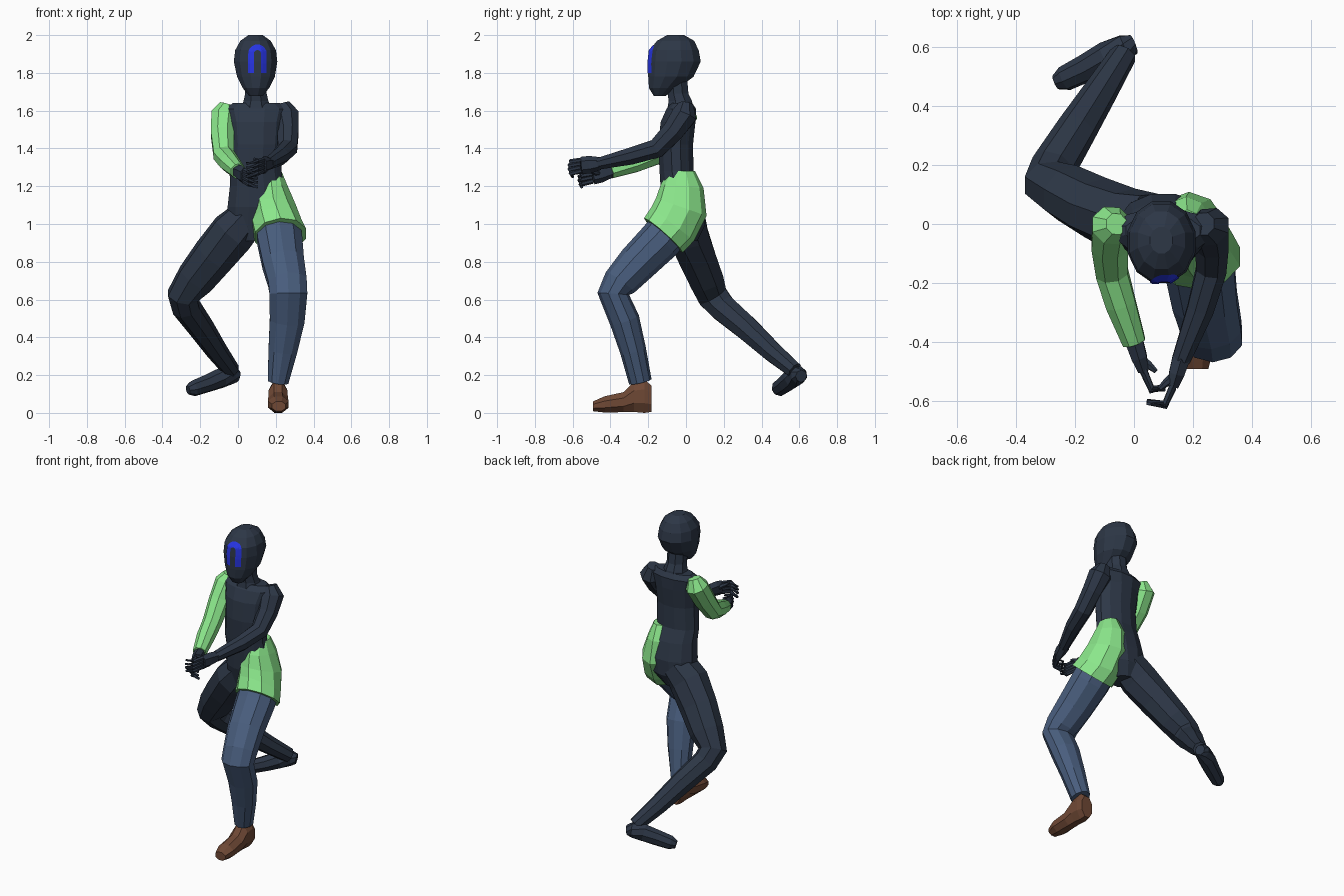
import bpy, bmesh, math
from mathutils import Vector
from mathutils.bvhtree import BVHTree


def material(name, rgb):
    m = bpy.data.materials.new(name)
    m.diffuse_color = (*rgb, 1)
    return m


DARK = material("dark slate", (0.026, 0.038, 0.062))
GREEN = material("light green", (0.27, 0.83, 0.27))
DENIM = material("denim blue", (0.066, 0.11, 0.205))
BROWN = material("brown leather", (0.16, 0.066, 0.036))
BLUE = material("bright blue", (0.02, 0.035, 0.78))


def finish(name, bm, mat):
    me = bpy.data.meshes.new(name)
    bmesh.ops.recalc_face_normals(bm, faces=bm.faces)
    bm.to_mesh(me)
    me.materials.append(mat)
    ob = bpy.data.objects.new(name, me)
    bpy.context.collection.objects.link(ob)
    return ob


def tube(name, rings, mat, sides=8, normals=None):
    """Loft rings (x, y, z, r_side[, r_depth]) along their own path or given normals."""
    bm = bmesh.new()
    pts = [Vector(r[:3]) for r in rings]
    loops = []
    k = 1 / math.cos(math.pi / sides)
    for i, r in enumerate(rings):
        if normals:
            t = Vector(normals[min(i, len(normals) - 1)]).normalized()
        else:
            a = (pts[i] - pts[i - 1]).normalized() if i else Vector()
            b = (pts[i + 1] - pts[i]).normalized() if i < len(pts) - 1 else Vector()
            t = (a + b).normalized()
        u = Vector((1, 0, 0))
        u = (u - t * u.dot(t)).normalized()
        v = t.cross(u)
        ru, rv = r[3], r[-1]
        loop = []
        for j in range(sides):
            an = 2 * math.pi * (j + 0.5) / sides
            loop.append(bm.verts.new(pts[i] + u * math.cos(an) * ru * k + v * math.sin(an) * rv * k))
        loops.append(loop)
    for a, b in zip(loops, loops[1:]):
        for j in range(sides):
            n = (j + 1) % sides
            bm.faces.new((a[j], a[n], b[n], b[j]))
    bm.faces.new(loops[0])
    bm.faces.new(loops[-1])
    return finish(name, bm, mat)


UP = [(0, 0, 1)]

# Head
head = tube("head", [
    (0.095, -0.140, 1.677, 0.035, 0.030), (0.095, -0.118, 1.72, 0.070, 0.078),
    (0.095, -0.080, 1.78, 0.100, 0.120), (0.093, -0.061, 1.86, 0.115, 0.139),
    (0.093, -0.063, 1.92, 0.108, 0.130), (0.093, -0.055, 1.97, 0.080, 0.098),
    (0.093, -0.055, 2.00, 0.038, 0.045)], DARK, 12, UP)

# Arch-shaped mark laid on the face
bm = bmesh.new()
bm.from_mesh(head.data)
tree = BVHTree.FromBMesh(bm)
bm.free()
cx, top = 0.103, 1.902
path = [(-1, 0, 1.80 + 0.0255 * i) for i in range(4)]
path += [(-math.cos(a), math.sin(a), top) for a in [math.pi * i / 10 for i in range(11)]]
path += [(1, 0, 1.80 + 0.0255 * i) for i in (3, 2, 1, 0)]
bm = bmesh.new()
rows = []
for dx, dz, z in path:
    row = []
    for r in (0.019, 0.029, 0.039, 0.049):
        x, zz = cx + dx * r, z + dz * r
        hit = tree.ray_cast(Vector((x, -1, zz)), Vector((0, 1, 0)))[0]
        row.append(bm.verts.new((x, (hit.y if hit else -0.19) - 0.004, zz)))
    rows.append(row)
for a, b in zip(rows, rows[1:]):
    for j in range(3):
        bm.faces.new((a[j], a[j + 1], b[j + 1], b[j]))
finish("face_mark", bm, BLUE)

# Neck and torso
tube("neck", [(0.095, -0.03, 1.60, 0.085, 0.07), (0.095, -0.03, 1.65, 0.066, 0.062),
              (0.095, -0.042, 1.69, 0.057, 0.055), (0.095, -0.05, 1.78, 0.058, 0.055)], DARK, 8, UP)
tube("torso", [
    (0.08, -0.01, 0.91, 0.07, 0.07), (0.09, 0.0, 0.99, 0.14, 0.10),
    (0.10, -0.013, 1.09, 0.155, 0.115), (0.10, -0.03, 1.20, 0.143, 0.105),
    (0.093, -0.05, 1.28, 0.137, 0.09), (0.098, -0.055, 1.42, 0.135, 0.092),
    (0.098, -0.042, 1.54, 0.145, 0.092), (0.098, -0.025, 1.61, 0.165, 0.078),
    (0.098, -0.022, 1.64, 0.125, 0.055)], DARK, 12, UP)

# Green hip wrap, flaring to a tilted hem
tube("hip_wrap", [
    (0.180, -0.02, 1.28, 0.05, 0.065), (0.177, -0.02, 1.20, 0.085, 0.108),
    (0.187, -0.025, 1.09, 0.118, 0.135), (0.205, -0.07, 1.00, 0.130, 0.137),
    (0.225, -0.12, 0.94, 0.135, 0.130)], GREEN, 10,
    [(0, 0, -1), (0, -0.1, -1), (0, -0.35, -1), (0, -0.7, -0.9), (0.1, -0.67, -0.75)])

# Left leg and shoe
tube("left_leg", [
    (0.21, -0.07, 0.99, 0.115, 0.11), (0.222, -0.14, 0.91, 0.118, 0.108),
    (0.24, -0.26, 0.79, 0.110, 0.100), (0.262, -0.35, 0.69, 0.102, 0.088),
    (0.267, -0.385, 0.63, 0.100, 0.080), (0.260, -0.325, 0.49, 0.092, 0.076),
    (0.237, -0.28, 0.33, 0.076, 0.066), (0.212, -0.242, 0.165, 0.055, 0.058)], DENIM, 10)
tube("left_shoe", [
    (0.212, -0.183, 0.075, 0.040, 0.070), (0.212, -0.22, 0.088, 0.048, 0.088),
    (0.212, -0.275, 0.085, 0.050, 0.080), (0.212, -0.33, 0.057, 0.052, 0.053),
    (0.214, -0.43, 0.045, 0.054, 0.043), (0.216, -0.492, 0.035, 0.036, 0.026)],
    BROWN, 8, [(0, -1, 0)])

# Right leg and foot
tube("right_leg", [
    (0.05, 0.0, 1.03, 0.10), (-0.03, 0.01, 0.95, 0.115, 0.105), (-0.13, 0.055, 0.83, 0.108, 0.098),
    (-0.225, 0.105, 0.71, 0.098, 0.09), (-0.292, 0.14, 0.62, 0.080), (-0.275, 0.19, 0.56, 0.072),
    (-0.195, 0.32, 0.45, 0.064), (-0.11, 0.455, 0.325, 0.053),
    (-0.035, 0.575, 0.225, 0.042)], DARK)
tube("right_foot", [
    (0.0, 0.61, 0.195, 0.030), (-0.03, 0.598, 0.20, 0.044), (-0.09, 0.567, 0.185, 0.050),
    (-0.16, 0.530, 0.157, 0.045), (-0.235, 0.493, 0.130, 0.040),
    (-0.265, 0.480, 0.122, 0.024)], DARK)

# Arms
tube("right_arm", [
    (-0.060, 0.0, 1.635, 0.035), (-0.075, -0.005, 1.58, 0.066), (-0.082, -0.07, 1.48, 0.062),
    (-0.075, -0.165, 1.365, 0.054), (-0.045, -0.27, 1.325, 0.051),
    (0.0, -0.40, 1.28, 0.039)], GREEN)
tube("left_arm", [
    (0.235, 0.0, 1.635, 0.038), (0.254, -0.01, 1.575, 0.067), (0.264, -0.07, 1.49, 0.057),
    (0.262, -0.155, 1.40, 0.051), (0.225, -0.29, 1.36, 0.045),
    (0.16, -0.46, 1.32, 0.031)], DARK)


def hand(side, wrist, palm, knuckle, tip, thumb):
    """Palm with four curled fingers stacked vertically and a thumb."""
    w, p, kn, tp, th = map(Vector, (wrist, palm, knuckle, tip, thumb))
    mid = w.lerp(p, 0.55)
    tube(side + "_palm", [(*w, 0.030), (*mid, 0.026, 0.040), (*p, 0.018, 0.040)], DARK, 6)
    for i in range(4):
        off = Vector((0, -0.006 * (1.5 - abs(i - 1.5)), 0.021 * (1.5 - i)))
        a, b, c = p + off * 0.9, kn + off, tp + off * 1.1
        tube(f"{side}_finger_{i + 1}", [(*a, 0.012), (*b, 0.011), (*c, 0.007)], DARK, 6)
    tube(side + "_thumb", [(*mid, 0.014), (*mid.lerp(th, 0.6), 0.012), (*th, 0.007)], DARK, 6)


hand("right", (0, -0.395, 1.28), (0.032, -0.495, 1.255), (0.06, -0.558, 1.24),
     (0.105, -0.553, 1.23), (0.075, -0.50, 1.275))
hand("left", (0.16, -0.455, 1.32), (0.132, -0.55, 1.31), (0.105, -0.61, 1.30),
     (0.045, -0.60, 1.285), (0.085, -0.56, 1.345))
